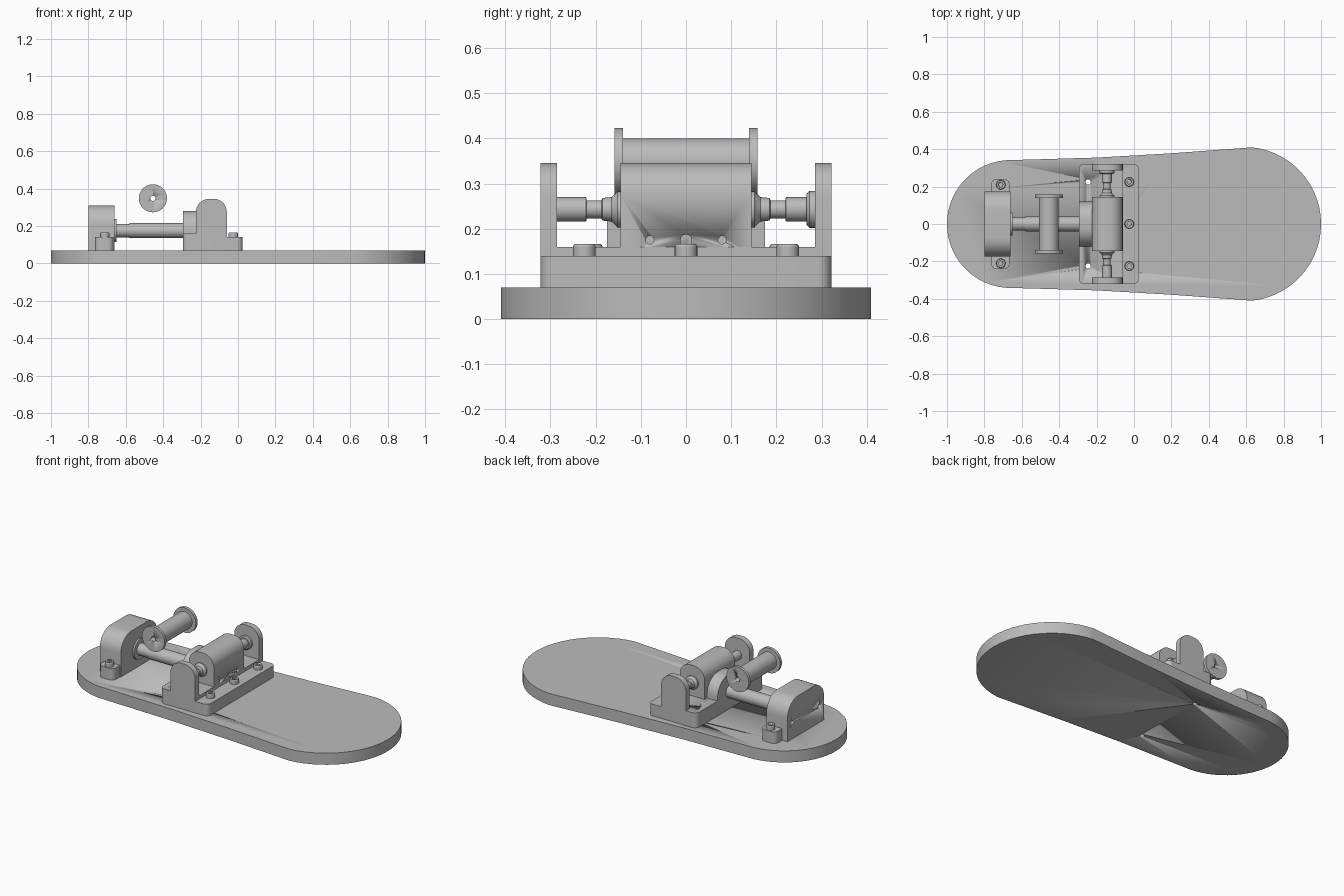
import bpy, bmesh, math
from mathutils import Vector

cube = bpy.data.objects.get("Cube")
if cube:
    bpy.data.objects.remove(cube, do_unlink=True)

grey = bpy.data.materials.new("plain grey")
grey.use_nodes = True
colour = (0.5, 0.5, 0.5, 1)
grey.diffuse_color = colour
grey.node_tree.nodes["Principled BSDF"].inputs["Base Color"].default_value = colour

# Maps a 2D profile point and a depth to 3D for each extrusion axis
PLACE = {
    "x": lambda u, v, d: Vector((d, u, v)),
    "y": lambda u, v, d: Vector((u, d, v)),
    "z": lambda u, v, d: Vector((u, v, d)),
}


def finish(name, bm):
    bmesh.ops.recalc_face_normals(bm, faces=bm.faces)
    mesh = bpy.data.meshes.new(name)
    bm.to_mesh(mesh)
    bm.free()
    mesh.materials.append(grey)
    mesh.shade_smooth()
    mesh.set_sharp_from_angle(angle=math.radians(30))
    obj = bpy.data.objects.new(name, mesh)
    bpy.context.collection.objects.link(obj)
    return obj


def prism(name, points, axis, low, high):
    """Extrude a closed profile along an axis."""
    bm = bmesh.new()
    face = bm.faces.new([bm.verts.new(PLACE[axis](u, v, low)) for u, v in points])
    new = bmesh.ops.extrude_face_region(bm, geom=[face])["geom"]
    verts = [g for g in new if isinstance(g, bmesh.types.BMVert)]
    bmesh.ops.translate(bm, verts=verts, vec=PLACE[axis](0, 0, high - low))
    return finish(name, bm)


def arc(cu, cv, r, start, end, steps):
    angles = [math.radians(start + (end - start) * i / steps) for i in range(steps + 1)]
    return [(cu + r * math.cos(a), cv + r * math.sin(a)) for a in angles]


def rounded(u0, u1, v0, v1, bl=0, br=0, tr=0, tl=0):
    """Rectangle with its own radius on each corner."""
    points = []
    for r, cu, cv, start in ((bl, u0 + bl, v0 + bl, 180), (br, u1 - br, v0 + br, 270),
                             (tr, u1 - tr, v1 - tr, 0), (tl, u0 + tl, v1 - tl, 90)):
        points += arc(cu, cv, r, start, start + 90, 8) if r else [(cu, cv)]
    return points


def turned(name, axis, cu, cv, profile, sides=32):
    """Revolve (depth, radius) pairs about an axis."""
    bm = bmesh.new()
    rings = []
    for d, r in profile:
        ring = arc(cu, cv, r, 0, 360, sides)[:-1]
        rings.append([bm.verts.new(PLACE[axis](u, v, d)) for u, v in ring])
    for a, b in zip(rings, rings[1:]):
        for i in range(sides):
            j = (i + 1) % sides
            bm.faces.new((a[i], a[j], b[j], b[i]))
    bm.faces.new(rings[0])
    bm.faces.new(rings[-1])
    return finish(name, bm)


def cut(obj, cutter):
    mod = obj.modifiers.new("cut", "BOOLEAN")
    mod.operation = "DIFFERENCE"
    mod.solver = "EXACT"
    mod.object = cutter
    bpy.context.view_layer.update()
    bpy.context.view_layer.objects.active = obj
    bpy.ops.object.modifier_apply(modifier=mod.name)
    bpy.data.objects.remove(cutter, do_unlink=True)


def drill(obj, axis, cu, cv, low, high, r, sides=20):
    cut(obj, turned("hole_cutter", axis, cu, cv, [(low, r), (high, r)], sides))


def bolt(name, x, y):
    """Socket head bolt."""
    head = turned(name, "z", x, y, [(0.135, 0.025), (0.161, 0.025), (0.166, 0.022)], 24)
    drill(head, "z", x, y, 0.15, 0.2, 0.013, 6)


# Deck plate with two round ends and gently flared sides
upper = [(0.2, 0.378), (-0.2, 0.355)]
outline = arc(0.59, 0, 0.412, -84, 84, 28) + upper
outline += arc(-0.66, 0, 0.342, 95, 265, 28) + [(u, -v) for u, v in reversed(upper)]
xs = [p[0] for p in outline]
middle = (max(xs) + min(xs)) / 2
deck = prism("deck", [((u - middle) * 2 / (max(xs) - min(xs)), v) for u, v in outline],
             "z", 0, 0.07)

# Stepped truck base
base = prism("base_block", rounded(-0.295, 0.025, -0.322, 0.322, 0.03, 0.03, 0.03, 0.03),
             "z", 0.07, 0.14)
step = prism("base_step", rounded(-0.295, -0.06, -0.322, 0.322, bl=0.03, tl=0.03),
             "z", 0.14, 0.16)
for y in (-0.225, 0.225):
    for part in (deck, base, step):
        drill(part, "z", -0.245, y, -0.1, 0.3, 0.014)

# Central housing with arched top, screw holes and bolt relief
arch = rounded(-0.225, -0.06, 0.14, 0.345, tr=0.07, tl=0.07)
housing = prism("housing", arch, "y", -0.145, 0.145)
for y in (-0.08, 0.08):
    drill(housing, "x", y, 0.175, -0.09, 0, 0.009)
cut(housing, prism("relief_cutter", rounded(-0.012, 0.012, 0.13, 0.187, tr=0.011, tl=0.011),
                   "x", -0.075, 0))

# Bearing cradle behind the housing
prism("cradle", rounded(-0.12, 0.12, 0.15, 0.28, tr=0.1, tl=0.1), "x", -0.295, -0.224)

# Upright ears, stub axles and base bolts
for side, s in (("right", -1), ("left", 1)):
    ear = prism(side + "_ear", arch, "y", *sorted((s * 0.286, s * 0.322)))
    turned(side + "_axle", "y", -0.145, 0.243, [
        (s * 0.14, 0.04), (s * 0.152, 0.04), (s * 0.158, 0.033), (s * 0.165, 0.027),
        (s * 0.185, 0.025), (s * 0.187, 0.02), (s * 0.22, 0.02), (s * 0.221, 0.027),
        (s * 0.29, 0.027)])
    bolt(side + "_base_bolt", -0.025, s * 0.225)
turned("left_ear_boss", "y", -0.145, 0.243, [(0.267, 0.034), (0.273, 0.041), (0.29, 0.041)])
bolt("centre_base_bolt", -0.025, 0)

# Rear support block with bolted feet
block = prism("rear_block", rounded(-0.175, 0.175, 0.07, 0.31, tr=0.1, tl=0.1),
              "x", -0.8, -0.66)
for y in (-0.13, 0.13):
    drill(block, "x", y, 0.17, -0.9, -0.76, 0.012)
prism("left_foot", rounded(-0.765, -0.665, 0.16, 0.24, tr=0.03, tl=0.03), "z", 0.07, 0.14)
prism("right_foot", rounded(-0.765, -0.665, -0.24, -0.16, bl=0.03, br=0.03), "z", 0.07, 0.14)
bolt("left_foot_bolt", -0.712, 0.21)
bolt("right_foot_bolt", -0.712, -0.21)

# Long shaft between rear block and cradle
turned("long_shaft", "x", 0, 0.175, [
    (-0.67, 0.062), (-0.65, 0.062), (-0.65, 0.036), (-0.58, 0.036), (-0.58, 0.04),
    (-0.28, 0.04)])

# Flanged roller held above the shaft
roller = turned("roller", "y", -0.455, 0.348, [
    (-0.158, 0.075), (-0.14, 0.075), (-0.14, 0.052), (0.14, 0.052), (0.14, 0.075),
    (0.158, 0.075)], 40)
drill(roller, "y", -0.455, 0.348, -0.3, 0.3, 0.014)
